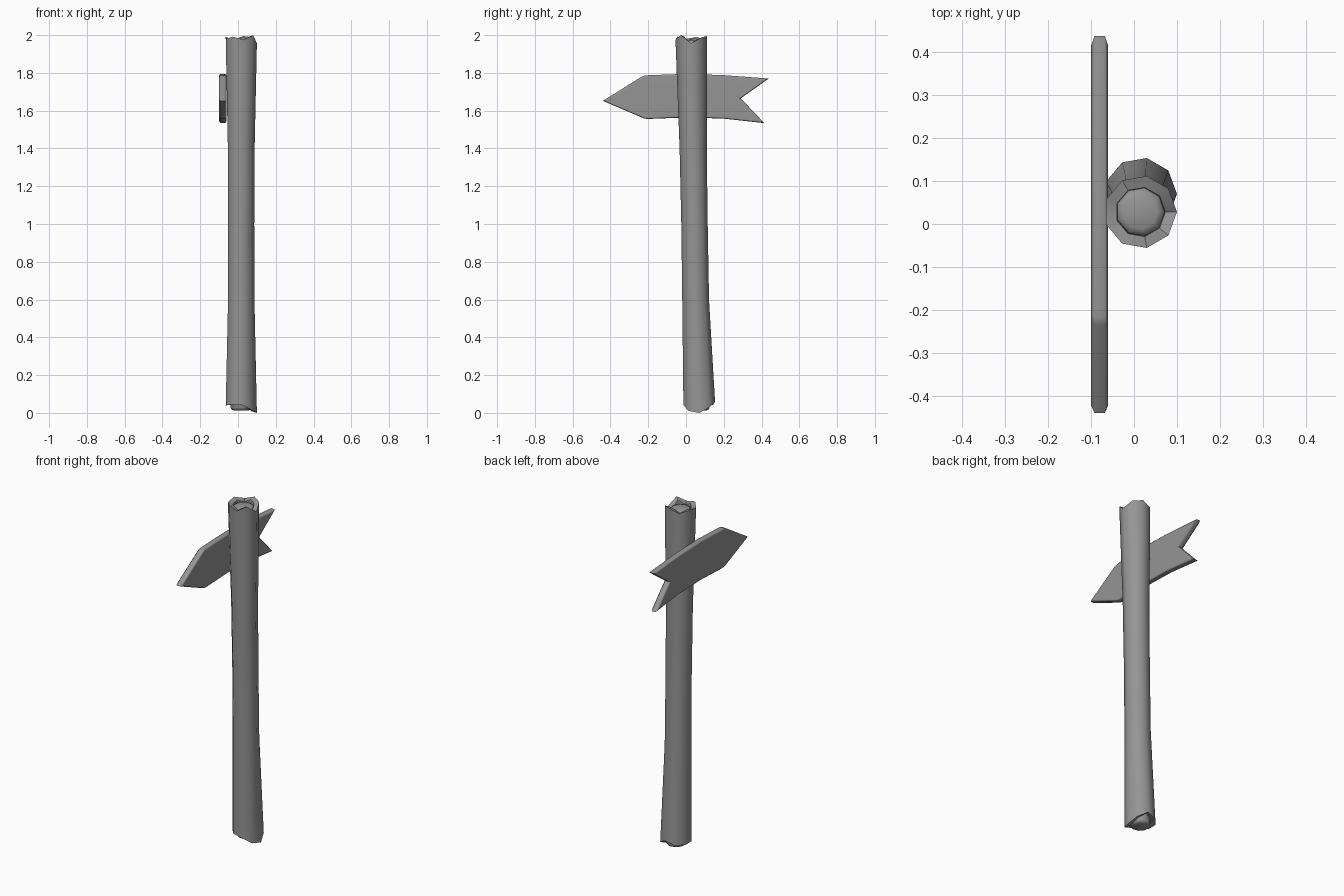
import bpy, bmesh
from math import cos, sin, tau

if "Cube" in bpy.data.objects:
    bpy.data.objects.remove(bpy.data.objects["Cube"])

SIDES = 9
wood = bpy.data.materials.new("dark_grey")
wood.diffuse_color = (0.3, 0.3, 0.3, 1)
wood.use_nodes = True
wood.node_tree.nodes["Principled BSDF"].inputs["Base Color"].default_value = wood.diffuse_color


def finish(bm, name, angle):
    bmesh.ops.recalc_face_normals(bm, faces=bm.faces)
    me = bpy.data.meshes.new(name)
    bm.to_mesh(me)
    bm.free()
    me.materials.append(wood)
    ob = bpy.data.objects.new(name, me)
    bpy.context.collection.objects.link(ob)
    bpy.ops.object.select_all(action='DESELECT')
    ob.select_set(True)
    bpy.context.view_layer.objects.active = ob
    bpy.ops.object.shade_smooth_by_angle(angle=angle)
    return ob


def loft(name, rings, angle=0.8, closed=False):
    """Skin a list of (centre y, radius, heights) rings around x = 0.015."""
    bm = bmesh.new()
    loops = []
    for cy, r, zs in rings:
        if not isinstance(zs, list):
            zs = [zs] * SIDES
        loops.append([bm.verts.new((0.015 + r * cos(tau * i / SIDES),
                                    cy + r * sin(tau * i / SIDES), zs[i]))
                      for i in range(SIDES)])
    pairs = list(zip(loops, loops[1:]))
    if closed:
        pairs.append((loops[-1], loops[0]))
    for a, b in pairs:
        for i in range(SIDES):
            j = (i + 1) % SIDES
            bm.faces.new((a[i], a[j], b[j], b[i]))
    if not closed:
        bm.faces.new(loops[0])
        bm.faces.new(loops[-1])
    return finish(bm, name, angle)


# Bark: hollow leaning tube with jagged broken ends
top = [1.957, 1.988, 1.995, 1.975, 1.99, 1.98, 1.992, 1.975, 2.0]
bottom = [0.0, 0.03, 0.06, 0.043, 0.04, 0.04, 0.045, 0.04, 0.01]
loft("post_bark", [
    (0.070, 0.085, bottom),
    (0.051, 0.072, 0.6),
    (0.045, 0.071, 1.0),
    (0.038, 0.073, 1.4),
    (0.028, 0.085, top),
    (0.028, 0.058, [z - 0.008 for z in top]),
    (0.028, 0.056, 1.92),
    (0.067, 0.056, 0.1),
    (0.070, 0.058, [z + 0.008 for z in bottom]),
], closed=True)

# Inner wood: softly domed core showing at both ends
loft("post_core", [
    (0.069, 0.040, 0.013),
    (0.069, 0.052, 0.018),
    (0.069, 0.057, 0.027),
    (0.051, 0.057, 0.6),
    (0.038, 0.057, 1.4),
    (0.028, 0.057, 1.960),
    (0.028, 0.053, 1.968),
    (0.028, 0.040, 1.974),
], angle=1.1)

# Arrow sign board: outline in (y, z), extruded along x with chamfered rims
outline = [(-0.44, 1.652), (-0.235, 1.780), (-0.215, 1.787), (0, 1.795),
           (0.2, 1.788), (0.438, 1.770), (0.29, 1.665), (0.415, 1.534),
           (0.2, 1.558), (0, 1.564), (-0.205, 1.556), (-0.225, 1.560)]
bm = bmesh.new()
face = bm.faces.new([bm.verts.new((-0.1, y, z)) for y, z in outline])
ext = bmesh.ops.extrude_face_region(bm, geom=[face])
bmesh.ops.translate(bm, vec=(0.04, 0, 0),
                    verts=[v for v in ext["geom"] if isinstance(v, bmesh.types.BMVert)])
bmesh.ops.recalc_face_normals(bm, faces=bm.faces)
rims = [e for e in bm.edges if abs(e.verts[0].co.x - e.verts[1].co.x) < 0.001]
bmesh.ops.bevel(bm, geom=rims, offset=0.008, segments=1, profile=0.5,
                affect='EDGES')
board = finish(bm, "arrow_board", 0.9)
# Keep the broad faces flat while the chamfers shade softly
board.modifiers.new("flat_faces", 'WEIGHTED_NORMAL').keep_sharp = True
